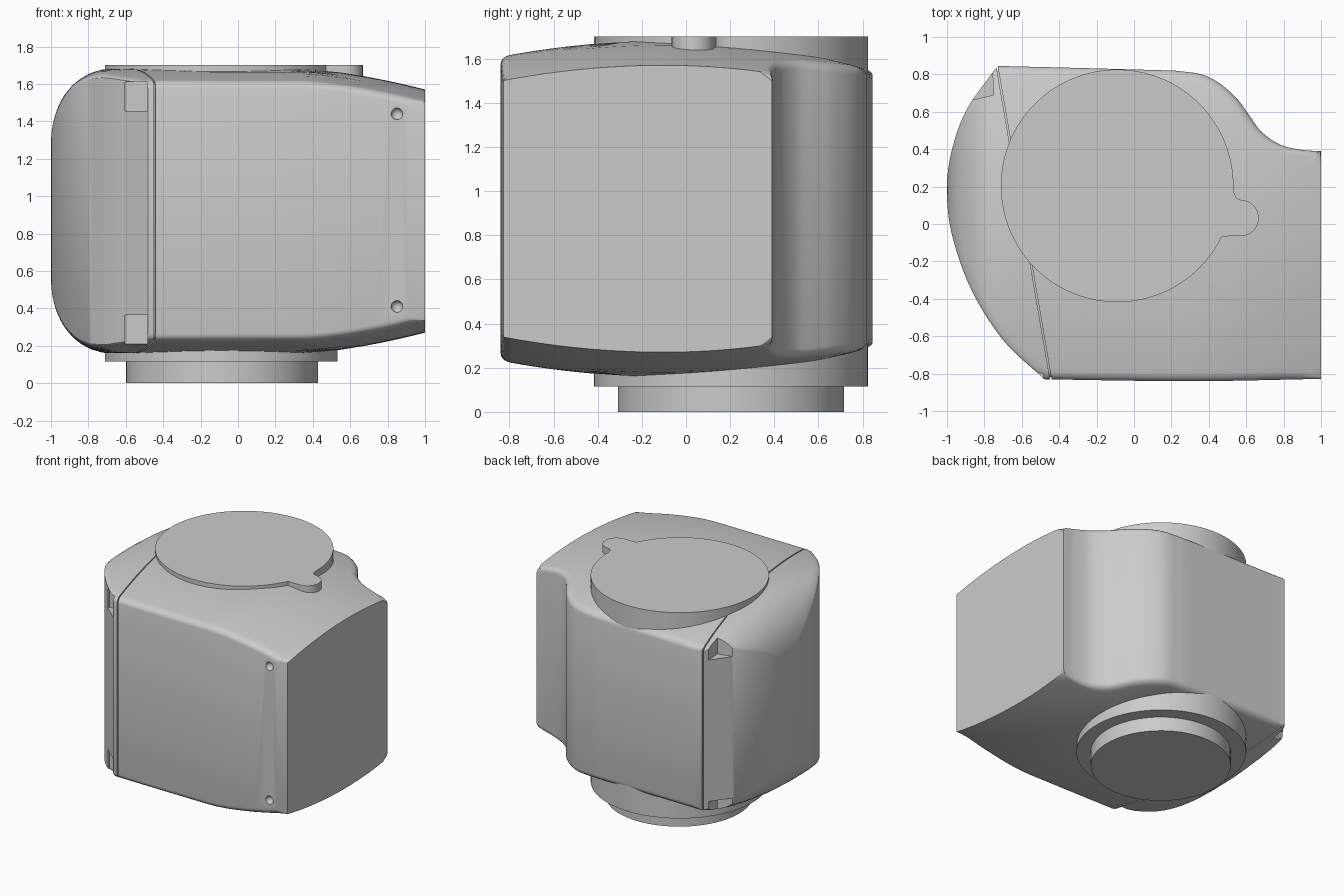
import bpy, bmesh, math
from mathutils import Vector, Matrix

if "Cube" in bpy.data.objects:
    bpy.data.objects.remove(bpy.data.objects["Cube"])

MID = 0.92  # mirror height of the body


def finish(name, bm):
    bmesh.ops.recalc_face_normals(bm, faces=bm.faces)
    me = bpy.data.meshes.new(name)
    bm.to_mesh(me)
    bm.free()
    ob = bpy.data.objects.new(name, me)
    bpy.context.collection.objects.link(ob)
    return ob


def activate(ob):
    bpy.ops.object.select_all(action='DESELECT')
    ob.select_set(True)
    bpy.context.view_layer.objects.active = ob


def smooth(ob, deg=30):
    activate(ob)
    bpy.ops.object.shade_smooth_by_angle(angle=math.radians(deg))


def prism(name, pts, z0, z1):
    bm = bmesh.new()
    f = bm.faces.new([bm.verts.new((x, y, z0)) for x, y in pts])
    r = bmesh.ops.extrude_face_region(bm, geom=[f])
    bmesh.ops.translate(bm, vec=(0, 0, z1 - z0),
                        verts=[v for v in r['geom'] if isinstance(v, bmesh.types.BMVert)])
    return finish(name, bm)


def cut(ob, cutter):
    m = ob.modifiers.new('cut', 'BOOLEAN')
    m.operation, m.solver, m.object = 'DIFFERENCE', 'EXACT', cutter
    activate(ob)
    bpy.ops.object.modifier_apply(modifier=m.name)
    bpy.data.objects.remove(cutter)


def spline(pts, n=6):
    p = [Vector(q) for q in pts]
    p = [2 * p[0] - p[1]] + p + [2 * p[-1] - p[-2]]
    out = []
    for a, b, c, d in zip(p, p[1:], p[2:], p[3:]):
        for i in range(n):
            t = i / n
            out.append(0.5 * (2 * b + (c - a) * t + (2 * a - 5 * b + 4 * c - d) * t * t
                              + (3 * b - a - 3 * c + d) * t ** 3))
    return out


# plan outline: (points, edge rounding) per side
SIDES = [
    ([(-0.48, -0.83), (0, -0.838), (0.4, -0.84), (1, -0.828)], 0.035),
    ([(1, -0.828), (1, -0.4), (1, 0), (1, 0.39)], 0.0),
    ([(1, 0.39), (0.9, 0.396), (0.78, 0.425), (0.68, 0.495), (0.61, 0.59),
      (0.55, 0.67), (0.46, 0.75), (0.36, 0.80), (0.22, 0.82)], 0.035),
    ([(0.22, 0.82), (-0.25, 0.833), (-0.73, 0.845)], 0.035),
    ([(-0.73, 0.845), (-0.89, 0.62), (-0.97, 0.41), (-1, 0.2), (-0.975, -0.05),
      (-0.87, -0.35), (-0.7, -0.62), (-0.48, -0.83)], 0.012),
]


def height(x, y):
    z = 1.68 - (0.13 if y < -0.1 else 0.15) * (y + 0.1) ** 2
    if x > 0.35:
        z -= 0.11 * ((x - 0.35) / 0.65) ** 1.5
    if x < -0.68:
        z -= 0.38 * (1 - math.sqrt(max(0, 1 - ((x + 0.68) / 0.32) ** 2)))
    return z


def domed_body(name):
    outline = [(p, w) for pts, w in SIDES for p in spline(pts, 7)]
    ts = [.15, .35, .55, .68, .76, .83, .88, .92, .95, .965, .98, .99, .996, 1]
    bm = bmesh.new()
    rings = []
    for sign, order in ((1, ts), (-1, ts[::-1])):
        for t in order:
            s = max(0, (t - 0.95) / 0.05)
            ring = []
            for p, w in outline:
                x, y = p * t
                z = height(x, y) - w * (1 - math.sqrt(max(0, 1 - s * s)))
                ring.append(bm.verts.new((x, y, MID + sign * (z - MID))))
            rings.append(ring)
    n = len(outline)
    for a, b in zip(rings, rings[1:]):
        for i in range(n):
            bm.faces.new((a[i], a[(i + 1) % n], b[(i + 1) % n], b[i]))
    bm.faces.new(rings[0])
    bm.faces.new(rings[-1])
    return finish(name, bm)


body = domed_body('housing_body')

# shallow seam groove between housing and end cap
a, b = Vector((-0.735, 0.86)), Vector((-0.445, -0.83))
d = (b - a).normalized()
nrm = Vector((-d.y, d.x)) * 0.004
a, b = a - d * 0.2, b + d * 0.2
slab = prism('seam_cutter', [a + nrm, b + nrm, b - nrm, a - nrm], -0.2, 2.0)
core = domed_body('seam_core')
core.data.transform(Matrix.Translation((0, 0, MID)) @ Matrix.Scale(0.986, 4)
                    @ Matrix.Translation((0, 0, -MID)))
cut(slab, core)
cut(body, slab)

# latch notches at the corners of the end cap
front = [(-0.605, -0.698), (-0.485, -0.698), (-0.485, -0.95), (-0.605, -0.95)]
back = [(-0.95, 0.645), (-0.75, 0.69), (-0.765, 0.95), (-1.05, 0.95)]
for pts in (front, back):
    for z0, z1 in ((1.455, 1.61), (0.21, 0.365)):
        cut(body, prism('notch_cutter', pts, z0, z1))

# screw dimples on the front
for z in (1.44, 0.41):
    bm = bmesh.new()
    bmesh.ops.create_uvsphere(bm, u_segments=20, v_segments=10, radius=0.032,
                              matrix=Matrix.Translation((0.85, -0.835, z)))
    cut(body, finish('dimple_cutter', bm))
smooth(body)

# round top plate with key tab, bottom flange and foot
CX, CY = -0.09, 0.204


def arc(cx, cy, r, a0, a1, n):
    return [(cx + r * math.cos(math.radians(a0 + (a1 - a0) * i / n)),
             cy + r * math.sin(math.radians(a0 + (a1 - a0) * i / n))) for i in range(n + 1)]


plate = arc(CX, CY, 0.622, -1, 334.3, 90)
plate += arc(0.57, 0.032, 0.097, -90, 90, 16) + [(0.55, 0.137), (0.537, 0.16)]
smooth(prism('top_plate', plate, 1.5, 1.70))
smooth(prism('bottom_flange', arc(CX, CY, 0.622, 0, 356, 89), 0.115, 0.33))
smooth(prism('foot', arc(CX + 0.005, CY, 0.513, 0, 355, 71), 0, 0.13))
